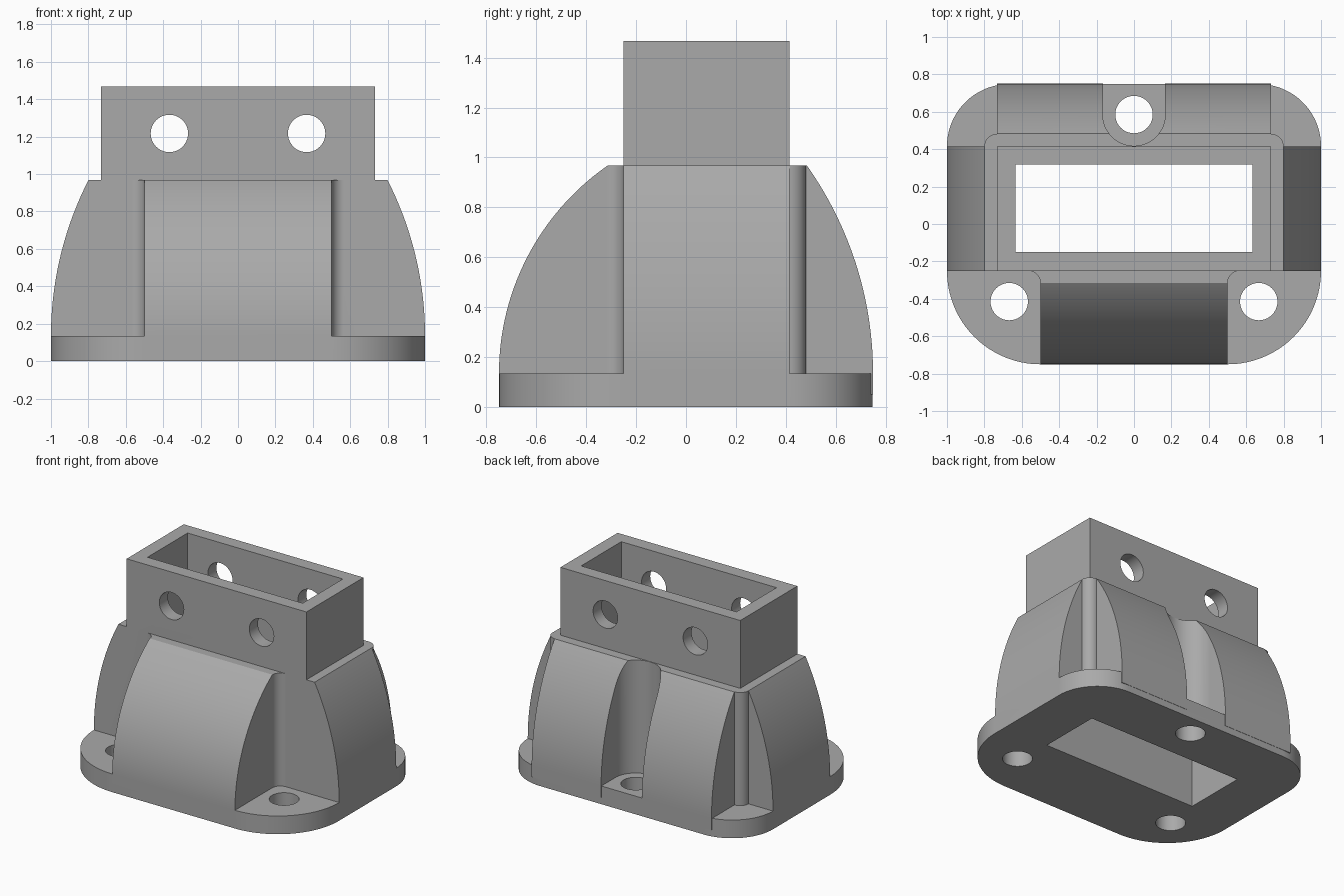
import bpy, bmesh, math
from mathutils import Vector

if "Cube" in bpy.data.objects:
    bpy.data.objects.remove(bpy.data.objects["Cube"], do_unlink=True)

PLATE, SHOULDER, TOP = 0.134, 0.967, 1.467   # main heights
FRONT, BACK = -0.25, 0.415                   # core and sleeve depth

grey = bpy.data.materials.new("mid_grey")
grey.use_nodes = True
colour = (0.4, 0.4, 0.4, 1)
grey.diffuse_color = colour
grey.node_tree.nodes["Principled BSDF"].inputs["Base Color"].default_value = colour


def arc(cx, cy, r, start, end, n=16):
    angles = [math.radians(start + (end - start) * i / n) for i in range(n + 1)]
    return [(cx + r * math.cos(a), cy + r * math.sin(a)) for a in angles]


def mirrored(half):
    """Close a right-hand half outline with its mirror image in x."""
    return half + [(-x, y) for x, y in reversed(half)]


def prism(name, outline, low, high, axis="z"):
    """Extrude a flat outline along an axis."""
    place = {"x": lambda a, b, h: (h, a, b),
             "y": lambda a, b, h: (a, h, b),
             "z": lambda a, b, h: (a, b, h)}[axis]
    bm = bmesh.new()
    face = bm.faces.new([bm.verts.new(place(a, b, low)) for a, b in outline])
    extruded = bmesh.ops.extrude_face_region(bm, geom=[face])["geom"]
    verts = [g for g in extruded if isinstance(g, bmesh.types.BMVert)]
    bmesh.ops.translate(bm, verts=verts, vec=Vector(place(0, 0, high - low)))
    bmesh.ops.recalc_face_normals(bm, faces=bm.faces)
    mesh = bpy.data.meshes.new(name)
    bm.to_mesh(mesh)
    bm.free()
    mesh.materials.append(grey)
    obj = bpy.data.objects.new(name, mesh)
    bpy.context.collection.objects.link(obj)
    return obj


def combine(target, other, operation):
    """Apply a boolean and discard the helper."""
    mod = target.modifiers.new("combine", "BOOLEAN")
    mod.operation, mod.object, mod.solver = operation, other, "EXACT"
    bpy.context.view_layer.objects.active = target
    bpy.ops.object.modifier_apply(modifier=mod.name)
    bpy.data.objects.remove(other, do_unlink=True)


def rectangle(x0, x1, y0, y1):
    return [(x0, y0), (x1, y0), (x1, y1), (x0, y1)]


def flank(edge, shoulder, n=28):
    """Circular flank, vertical at the plate, passing through the shoulder."""
    side = math.copysign(1, edge)
    drop, rise = abs(edge - shoulder), SHOULDER - PLATE
    radius = (rise ** 2 + drop ** 2) / (2 * drop)
    points = [(edge, 0)]
    for i in range(n + 1):
        h = (rise + 0.05) * i / n
        points.append((edge - side * (radius - math.sqrt(radius ** 2 - h ** 2)), PLATE + h))
    return points


# Base plate with large front and smaller back corners
bracket = prism("mounting_bracket", mirrored(
    arc(0.5, -0.25, 0.5, -90, 0, 32) + arc(0.667, BACK, 0.333, 0, 90, 32)), 0, PLATE)

# Body plan: lugs on four sides, screw recesses between them
fillet = 0.067
body = prism("body", mirrored(
    [(0.5, -0.9)]
    + arc(0.5 + fillet, FRONT - fillet, fillet, 180, 90)
    + [(1.1, FRONT), (1.1, BACK)]
    + arc(0.8 - fillet, BACK, fillet, 0, 90)
    + [(0.733, 0.9), (0.167, 0.9)]
    + arc(0, 0.585, 0.167, 0, -88, 20)), 0.05, SHOULDER)

# Curved flanks trim the body in both directions
combine(body, prism("side_flanks", mirrored(flank(1, 0.8)), -1, 1, "y"), "INTERSECT")
combine(body, prism("front_back_flanks",
                    flank(0.75, 0.485) + flank(-0.75, -0.315)[::-1], -1.2, 1.2, "x"), "INTERSECT")
combine(bracket, body, "UNION")

# Upper sleeve
combine(bracket, prism("sleeve", rectangle(-0.733, 0.733, FRONT, BACK), SHOULDER, TOP), "UNION")

# Rectangular socket right through
combine(bracket, prism("socket", rectangle(-0.633, 0.633, -0.15, 0.317), -0.2, 1.7), "DIFFERENCE")

# Vertical screw holes in the plate
for x, y in ((-0.667, -0.415), (0.667, -0.415), (0, 0.585)):
    hole = prism("screw_hole", arc(x, y, 0.1, 0, 360, 40)[:-1], -0.2, PLATE + 0.1)
    combine(bracket, hole, "DIFFERENCE")

# Cross holes through the sleeve walls
for x in (-0.367, 0.367):
    hole = prism("cross_hole", arc(x, 1.217, 0.1, 0, 360, 40)[:-1], -0.6, 0.8, "y")
    combine(bracket, hole, "DIFFERENCE")

bpy.ops.object.select_all(action="DESELECT")
bracket.select_set(True)
bpy.context.view_layer.objects.active = bracket
bpy.ops.object.shade_smooth_by_angle(angle=math.radians(25))
